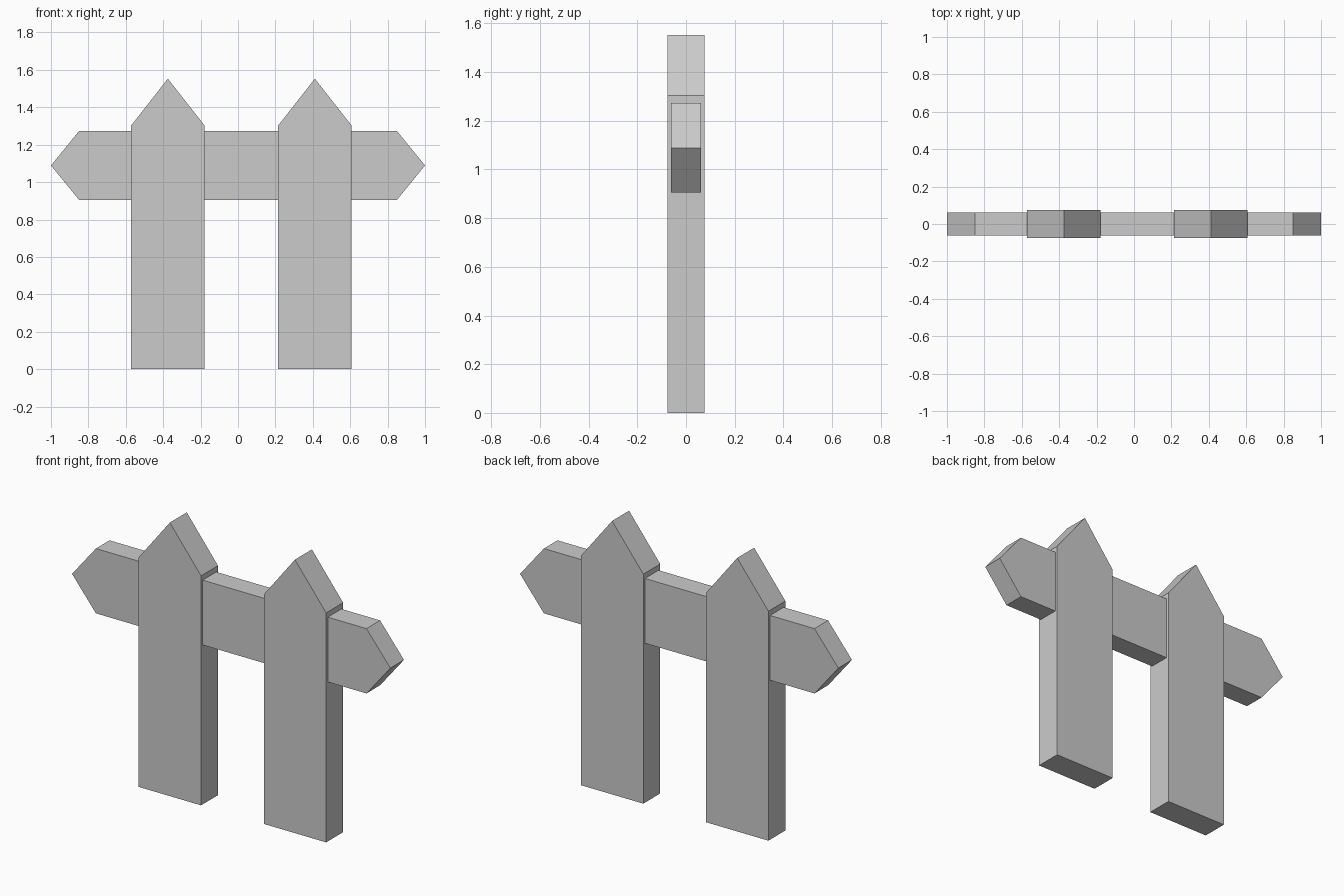
import bpy
import bmesh

if "Cube" in bpy.data.objects:
    bpy.data.objects.remove(bpy.data.objects["Cube"])


def extruded_profile(name, points, depth):
    """Solid from an (x, z) outline, centred on y = 0."""
    bm = bmesh.new()
    face = bm.faces.new([bm.verts.new((x, -depth / 2, z)) for x, z in points])
    extruded = bmesh.ops.extrude_face_region(bm, geom=[face])["geom"]
    verts = [v for v in extruded if isinstance(v, bmesh.types.BMVert)]
    bmesh.ops.translate(bm, verts=verts, vec=(0, depth, 0))
    bmesh.ops.recalc_face_normals(bm, faces=bm.faces)
    mesh = bpy.data.meshes.new(name)
    bm.to_mesh(mesh)
    bm.free()
    obj = bpy.data.objects.new(name, mesh)
    bpy.context.collection.objects.link(obj)
    return obj


# Upright pickets with pointed tops
half = 0.196
for name, x in (("left_picket", -0.375), ("right_picket", 0.411)):
    extruded_profile(name, [(x - half, 0), (x + half, 0), (x + half, 1.303),
                            (x, 1.553), (x - half, 1.303)], 0.152)

# Horizontal rail, pointed at both ends, running through the pickets
extruded_profile("rail", [(-1, 1.089), (-0.85, 0.905), (0.85, 0.905),
                          (1, 1.089), (0.85, 1.273), (-0.85, 1.273)], 0.122)
